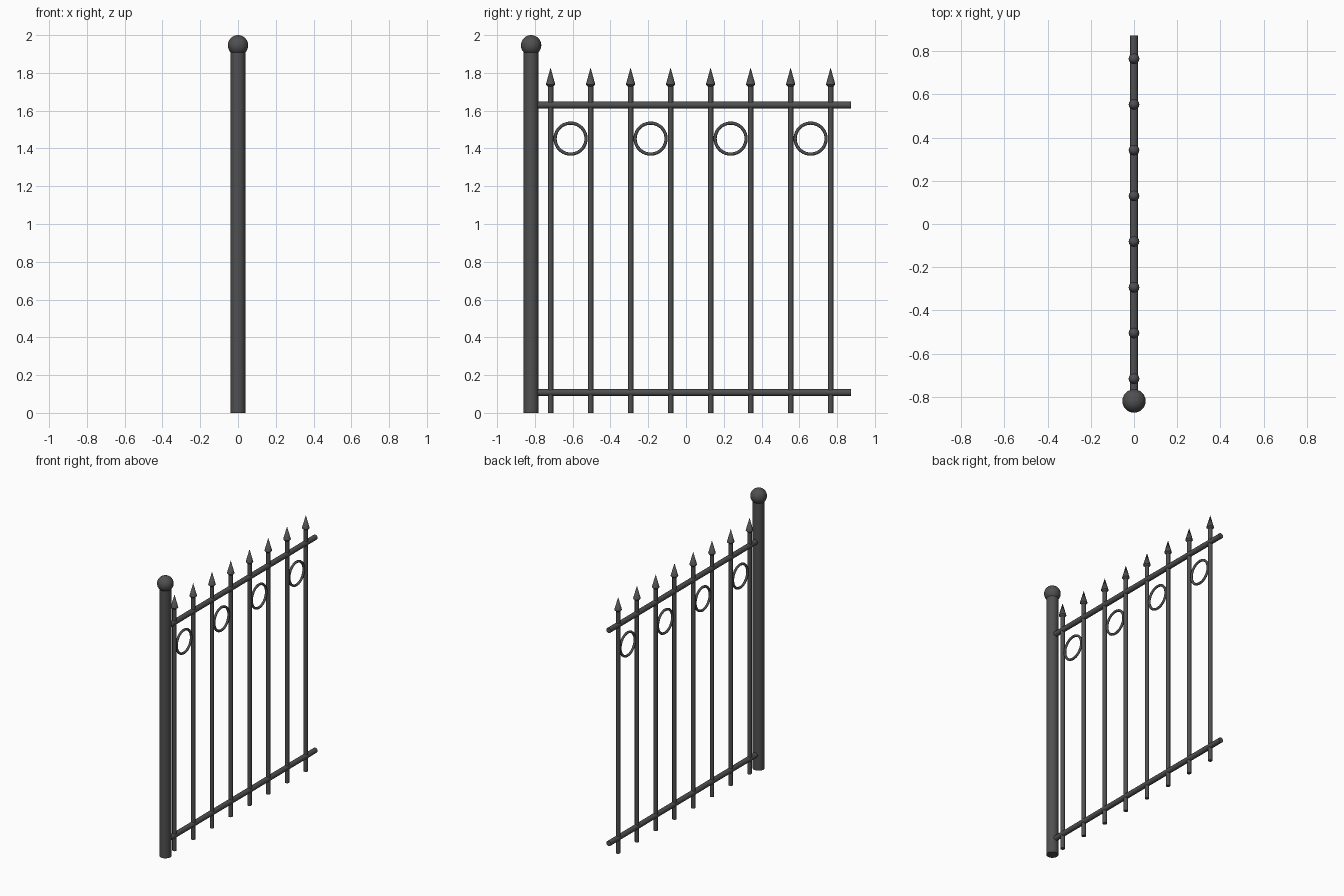
import bpy, math

cube = bpy.data.objects.get("Cube")
if cube:
    bpy.data.objects.remove(cube, do_unlink=True)

iron = bpy.data.materials.new("dark_iron")
iron.use_nodes = True
COLOUR = (0.08, 0.08, 0.083, 1)
iron.diffuse_color = COLOUR
iron.node_tree.nodes["Principled BSDF"].inputs["Base Color"].default_value = COLOUR


def finish(name, angle=40):
    obj = bpy.context.object
    obj.name = name
    obj.data.materials.clear()
    obj.data.materials.append(iron)
    bpy.ops.object.shade_smooth_by_angle(angle=math.radians(angle))
    return obj


def rod(name, y, z0, z1, radius, sides):
    bpy.ops.mesh.primitive_cylinder_add(vertices=sides, radius=radius, depth=z1 - z0,
                                        location=(0, y, (z0 + z1) / 2))
    return finish(name)


def cone(name, y, z0, z1, r0, r1):
    bpy.ops.mesh.primitive_cone_add(vertices=12, radius1=r0, radius2=r1, depth=z1 - z0,
                                    location=(0, y, (z0 + z1) / 2))
    return finish(name)


# End post with ball cap
POST_Y = -0.82
rod("post", POST_Y, 0, 1.93, 0.039, 24)
bpy.ops.mesh.primitive_uv_sphere_add(segments=24, ring_count=16, radius=0.054,
                                     location=(0, POST_Y, 1.946))
finish("post_ball")

# Horizontal rails running from the post
START, END = -0.8, 0.873
for name, z in (("lower_rail", 0.108), ("upper_rail", 1.63)):
    bpy.ops.mesh.primitive_cylinder_add(vertices=12, radius=0.0185, depth=END - START,
                                        location=(0, (START + END) / 2, z),
                                        rotation=(math.pi / 2, 0, 0))
    finish(name)

# Pickets with spear heads
FIRST, STEP = -0.717, 0.2118
for i in range(8):
    y = FIRST + i * STEP
    rod(f"picket_{i + 1}", y, 0, 1.735, 0.0145, 12)
    cone(f"spear_collar_{i + 1}", y, 1.727, 1.738, 0.0145, 0.025)
    cone(f"spear_tip_{i + 1}", y, 1.738, 1.828, 0.025, 0)

# Rings between alternate pairs of pickets
for i in range(4):
    bpy.ops.mesh.primitive_torus_add(major_radius=0.082, minor_radius=0.0085,
                                     major_segments=40, minor_segments=10,
                                     location=(0, FIRST + (2 * i + 0.5) * STEP, 1.452),
                                     rotation=(0, math.pi / 2, 0))
    finish(f"ring_{i + 1}", 60)
